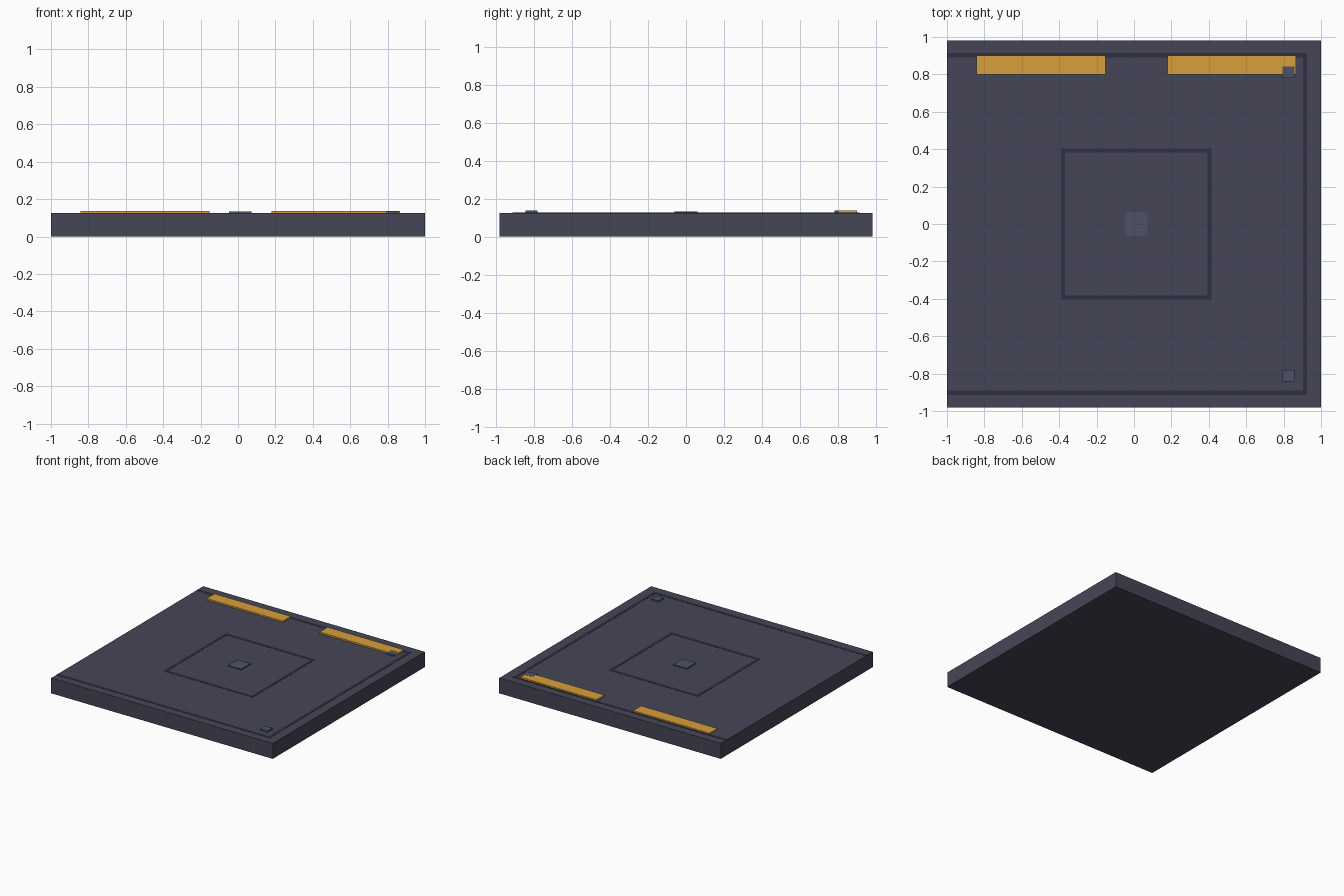
import bpy

if "Cube" in bpy.data.objects:
    bpy.data.objects.remove(bpy.data.objects["Cube"])


def material(name, rgb):
    m = bpy.data.materials.new(name)
    m.diffuse_color = (*rgb, 1)
    m.use_nodes = True
    m.node_tree.nodes["Principled BSDF"].inputs["Base Color"].default_value = m.diffuse_color
    return m


SLATE = material("slate", (0.06, 0.06, 0.095))
DARK = material("dark_line", (0.028, 0.028, 0.05))
GOLD = material("gold", (0.68, 0.35, 0.045))
STEEL = material("steel", (0.075, 0.085, 0.14))


def box(name, x0, x1, y0, y1, z0, z1, mat):
    bpy.ops.mesh.primitive_cube_add(
        size=1, location=((x0 + x1) / 2, (y0 + y1) / 2, (z0 + z1) / 2))
    o = bpy.context.object
    o.name = name
    o.scale = (x1 - x0, y1 - y0, z1 - z0)
    bpy.ops.object.transform_apply(location=False, rotation=False, scale=True)
    o.data.materials.append(mat)
    return o


TOP = 0.125   # height of the slab surface
CX = 0.0125   # centre of the surface pattern
W = 0.011     # half width of an inlaid line
LINE = TOP + 0.0015

# floor slab
box("floor_slab", -1, 1, -0.98, 0.98, 0, TOP, SLATE)

# border lines, open on the left side
for s, side in ((-1, "front"), (1, "back")):
    box(f"border_line_{side}", -1, 0.925, s * 0.902 - W, s * 0.902 + W, TOP - 0.01, LINE, DARK)
box("border_line_right", 0.903, 0.925, -0.891, 0.891, TOP - 0.01, LINE, DARK)

# square inlay around the centre
R = 0.392
for s, a, b in ((-1, "front", "left"), (1, "back", "right")):
    box(f"inlay_line_{a}", CX - R - W, CX + R + W, s * R - W, s * R + W, TOP - 0.01, LINE, DARK)
    box(f"inlay_line_{b}", CX + s * R - W, CX + s * R + W, -R + W, R - W, TOP - 0.01, LINE, DARK)

# centre plate
box("centre_plate", CX - 0.061, CX + 0.061, -0.061, 0.061, TOP - 0.01, 0.133, STEEL)

# warning strips along the back edge
for s, side in ((-1, "left"), (1, "right")):
    c = CX + s * 0.51
    box(f"warning_strip_{side}", c - 0.344, c + 0.344, 0.798, 0.9, TOP - 0.01, 0.137, GOLD)

# square bolts in the right corners
for s, side in ((-1, "front"), (1, "back")):
    box(f"corner_bolt_{side}", 0.795, 0.857, s * 0.812 - 0.031, s * 0.812 + 0.031,
        TOP - 0.01, 0.1375, STEEL)
